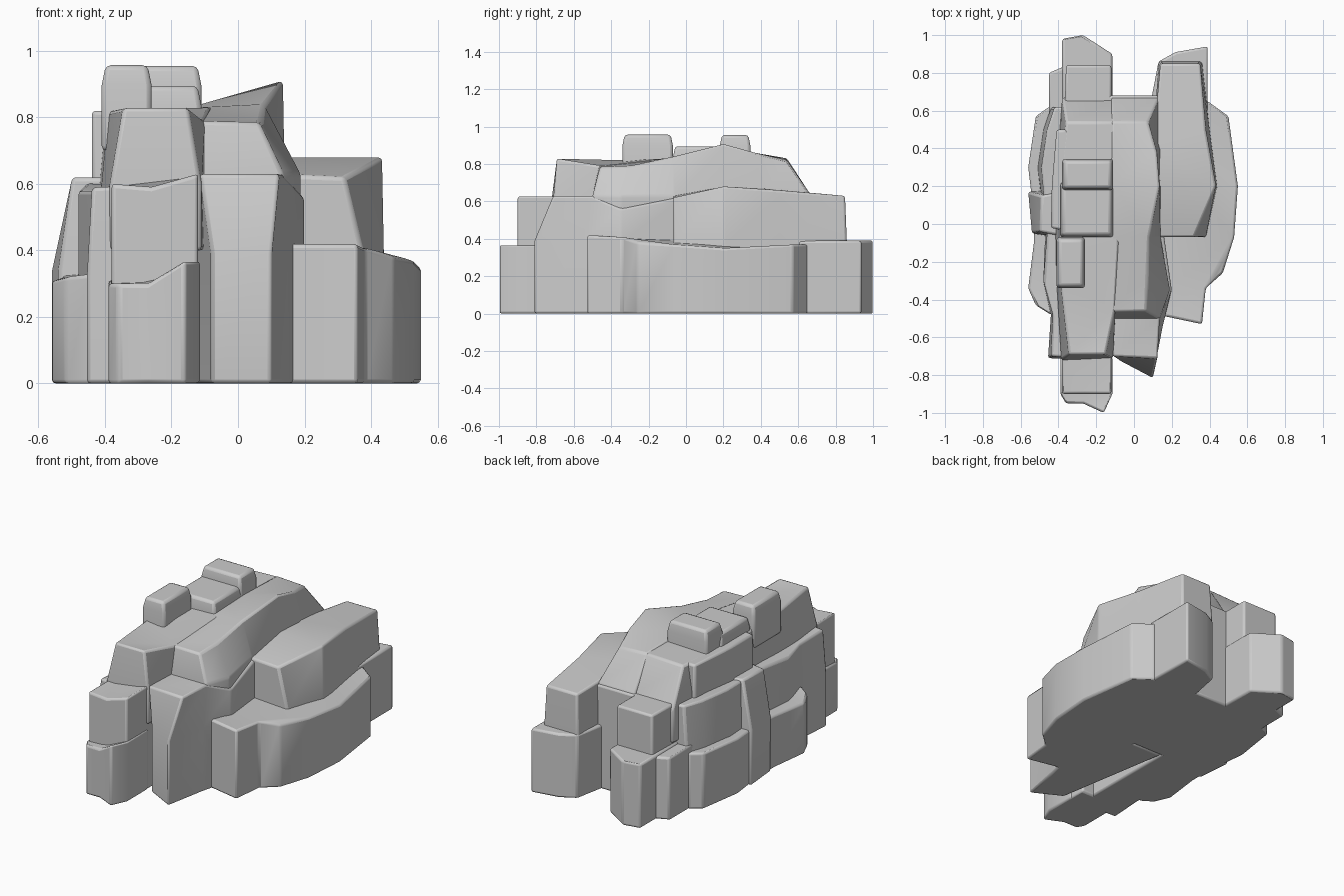
import bpy
import bmesh
import math

default_cube = bpy.data.objects.get("Cube")
if default_cube:
    bpy.data.objects.remove(default_cube, do_unlink=True)

stone = bpy.data.materials.new("grey_stone")
stone.use_nodes = True
stone_color = (0.6, 0.6, 0.6, 1)
stone.diffuse_color = stone_color
stone.node_tree.nodes["Principled BSDF"].inputs["Base Color"].default_value = stone_color


def loft(name, top, lower=None, floor=0.0, soften=0.012):
    """Closed rock from a top ring; lower rings default to the top outline."""
    bm = bmesh.new()
    outlines = lower or []
    first = outlines[0] if outlines else top
    ground = [(p[0], p[1], floor) for p in first]
    rings = [[bm.verts.new(p) for p in ring] for ring in [ground] + outlines + [top]]
    count = len(top)
    for below, above in zip(rings, rings[1:]):
        for i in range(count):
            j = (i + 1) % count
            bm.faces.new((below[i], below[j], above[j], above[i]))
    bm.faces.new(rings[-1])
    bm.faces.new(list(reversed(rings[0])))
    bmesh.ops.triangulate(bm, faces=[f for f in bm.faces if len(f.verts) > 4])
    bmesh.ops.recalc_face_normals(bm, faces=bm.faces)
    mesh = bpy.data.meshes.new(name)
    bm.to_mesh(mesh)
    bm.free()
    mesh.materials.append(stone)
    rock = bpy.data.objects.new(name, mesh)
    bpy.context.collection.objects.link(rock)
    # worn edges
    bevel = rock.modifiers.new("worn_edges", "BEVEL")
    bevel.width = soften
    bevel.segments = 2
    bevel.limit_method = "ANGLE"
    bevel.angle_limit = math.radians(25)
    bpy.ops.object.select_all(action="DESELECT")
    rock.select_set(True)
    bpy.context.view_layer.objects.active = rock
    bpy.ops.object.shade_smooth_by_angle(angle=math.radians(35))
    return rock


def flat(height, outline):
    """Level ring at one height."""
    return [(x, y, height) for x, y in outline]


# low terraces around the foot
loft("right_ledge", [
    (0, -.49, .42), (.17, -.49, .42), (.36, -.53, .42), (.38, -.34, .41),
    (.47, -.26, .38), (.53, -.07, .37), (.55, .2, .35), (.5, .57, .37),
    (.39, .65, .37), (0, .65, .37)])
loft("left_ledge", [
    (-.2, -.46, .33), (-.2, .62, .34), (-.45, .62, .34), (-.52, .57, .34),
    (-.56, .3, .34), (-.53, .05, .33), (-.53, -.1, .32), (-.56, -.34, .31),
    (-.52, -.43, .32), (-.44, -.48, .33)])
loft("front_left_foot", [
    (-.39, -.7, .31), (-.39, -.9, .3), (-.36, -.95, .3), (-.27, -.95, .3),
    (-.16, -1, .37), (-.115, -.9, .37), (-.115, -.7, .37)])
loft("back_right_foot", flat(.39, [
    (.08, .6), (.39, .6), (.39, .94), (.22, .91), (.13, .86)]))
loft("back_left_foot", flat(.39, [
    (-.38, .6), (-.115, .6), (-.115, .9), (-.27, 1), (-.38, .98)]))
loft("back_left_corner", flat(.38, [
    (-.45, .55), (-.3, .55), (-.3, .83), (-.38, .83), (-.45, .8)]))

# middle terraces
loft("front_left_block", [
    (-.38, -.6, .6), (-.38, -.9, .6), (-.26, -.9, .59), (-.12, -.9, .63), (-.12, -.6, .63)])
loft("front_middle_block",
     [(-.115, -.7, .63), (.125, -.71, .63), (.135, -.5, .63), (.2, -.35, .56),
      (.15, 0, .63), (-.2, 0, .63)],
     [flat(.39, [(-.08, -.72), (.1, -.815), (.15, -.55), (.2, -.35),
                 (.15, 0), (-.2, 0)])])
loft("left_terrace", [
    (-.2, -.72, .6), (-.2, .62, .62), (-.42, .62, .62), (-.46, .5, .62),
    (-.49, .3, .62), (-.46, -.05, .6), (-.48, -.3, .58), (-.43, -.48, .58),
    (-.44, -.7, .59)],
    [flat(.32, [(-.2, -.72), (-.2, .62), (-.44, .62), (-.48, .5),
                (-.51, .3), (-.47, -.05), (-.48, -.3), (-.44, -.48), (-.455, -.71)])])
loft("left_buttress", flat(.62, [(-.4, .17), (-.49, .15), (-.5, -.04), (-.4, -.06)]),
     [flat(.34, [(-.4, .18), (-.56, .17), (-.54, -.05), (-.4, -.07)])])
loft("right_block",
     [(.1, -.07, .63), (.32, -.07, .62), (.435, .2, .68), (.38, .5, .66),
      (.35, .85, .63), (.14, .85, .63), (.1, .4, .67), (.1, .2, .68)],
     [flat(.38, [(.1, -.07), (.38, -.07), (.44, .2), (.4, .5),
                 (.36, .86), (.13, .86), (.1, .4), (.1, .2)])])
loft("back_left_block", flat(.63, [
    (-.37, .5), (-.12, .5), (-.12, .84), (-.36, .84)]))
loft("back_middle_wall", flat(.63, [
    (-.3, 0), (.13, 0), (.13, .68), (-.3, .68)]))

# upper plateau and slanting crest
loft("upper_plateau",
     [(-.345, -.69, .83), (-.15, -.69, .83), (-.1, -.45, .79), (-.08, -.1, .83),
      (-.08, .54, .83), (-.36, .54, .82), (-.4, .2, .82), (-.39, -.3, .82)],
     [flat(.6, [(-.385, -.72), (-.11, -.71), (-.1, -.5), (-.08, -.1),
                (-.08, .67), (-.38, .67), (-.42, .2), (-.41, -.3)])], floor=.4)
loft("slanting_crest",
     [(-.15, -.465, .79), (.065, -.46, .785), (.07, -.3, .79), (.08, -.07, .84),
      (.135, .2, .91), (.12, .38, .86), (.07, .54, .82), (-.12, .54, .83),
      (-.12, .2, .84), (-.12, -.07, .83)],
     [flat(.63, [(-.15, -.5), (.135, -.5), (.19, -.35), (.14, -.07),
                 (.14, .2), (.14, .4), (.13, .67), (-.12, .67),
                 (-.12, .2), (-.12, -.07)])], floor=.4)
loft("left_shoulder", flat(.82, [
    (-.35, -.04), (-.35, .5), (-.41, .5), (-.435, .2), (-.44, -.02)]), floor=.4)

# summit stones


def summit_stone(name, left, right, front, back, height):
    slope = .012
    base = [(left, front), (right, front), (right, back), (left, back)]
    top = [(left + slope, front + slope), (right - slope, front + slope),
           (right - slope, back - slope), (left + slope, back - slope)]
    loft(name, flat(height, top), [flat(height - .06, base)], floor=.7, soften=.015)


summit_stone("front_summit", -.41, -.26, -.34, -.07, .957)
summit_stone("middle_summit", -.39, -.11, -.07, .22, .895)
summit_stone("back_summit", -.38, -.11, .18, .345, .955)
